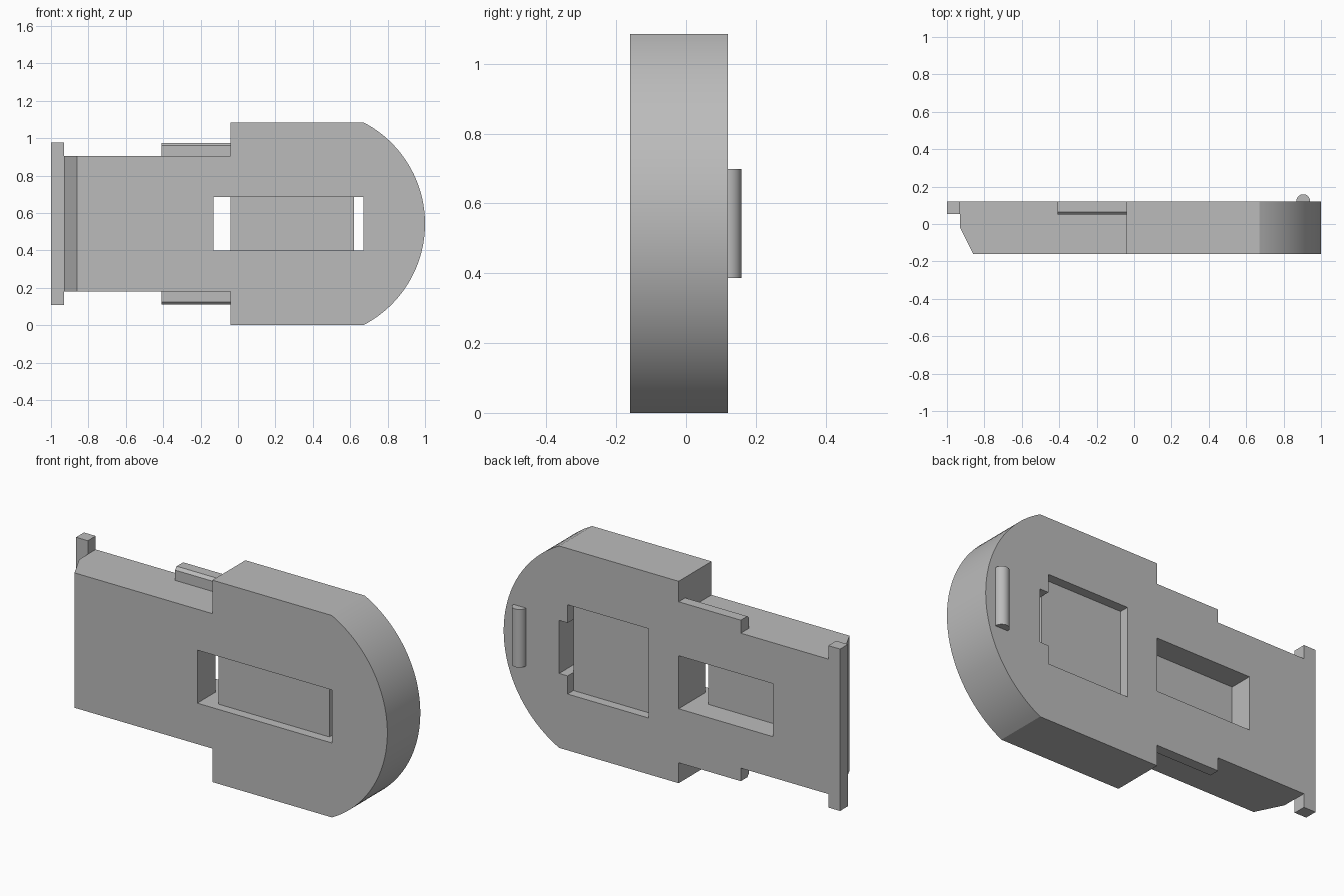
import bpy, bmesh, math
from mathutils import Vector

cube = bpy.data.objects.get("Cube")
if cube:
    bpy.data.objects.remove(cube, do_unlink=True)

MID = 0.5425            # height of the symmetry plane
FRONT, BACK = -0.16, 0.12

grey = bpy.data.materials.new("plain grey")
grey.use_nodes = True
grey.diffuse_color = (0.5, 0.5, 0.5, 1)
for node in grey.node_tree.nodes:
    if node.type == 'BSDF_PRINCIPLED':
        node.inputs["Base Color"].default_value = (0.5, 0.5, 0.5, 1)


def prism(name, points, direction):
    """Extrude a closed loop of 3D points along a direction."""
    bm = bmesh.new()
    face = bm.faces.new([bm.verts.new(p) for p in points])
    ext = bmesh.ops.extrude_face_region(bm, geom=[face], use_keep_orig=True)
    moved = [v for v in ext["geom"] if isinstance(v, bmesh.types.BMVert)]
    bmesh.ops.translate(bm, verts=moved, vec=Vector(direction))
    bmesh.ops.recalc_face_normals(bm, faces=bm.faces)
    mesh = bpy.data.meshes.new(name)
    bm.to_mesh(mesh)
    bm.free()
    mesh.materials.append(grey)
    obj = bpy.data.objects.new(name, mesh)
    bpy.context.collection.objects.link(obj)
    return obj


def box(name, x0, x1, y0, y1, half):
    """Box centred on the symmetry plane in height."""
    loop = [(x0, y0), (x1, y0), (x1, y1), (x0, y1)]
    return prism(name, [(x, y, MID - half) for x, y in loop], (0, 0, 2 * half))


def cut(target, cutter):
    cutter.hide_render = True
    mod = target.modifiers.new("cut", 'BOOLEAN')
    mod.operation, mod.solver, mod.object = 'DIFFERENCE', 'EXACT', cutter
    bpy.context.view_layer.objects.active = target
    bpy.ops.object.modifier_apply(modifier=mod.name)
    bpy.data.objects.remove(cutter, do_unlink=True)


def smooth(obj):
    bpy.ops.object.select_all(action='DESELECT')
    obj.select_set(True)
    bpy.context.view_layer.objects.active = obj
    bpy.ops.object.shade_smooth_by_angle(angle=math.radians(15))


# Body: narrow tail, wide head and a rounded end
TAIL, HEAD = 0.3625, MID
sagitta = 0.33
radius = (HEAD ** 2 + sagitta ** 2) / (2 * sagitta)
sweep = math.asin(HEAD / radius)
STEPS = 48
outline = [(-0.93, -TAIL), (-0.04, -TAIL), (-0.04, -HEAD)]
for i in range(STEPS + 1):
    a = sweep * (2 * i / STEPS - 1)
    outline.append((1 - radius + radius * math.cos(a), radius * math.sin(a)))
outline += [(-0.04, HEAD), (-0.04, TAIL), (-0.93, TAIL)]
body = prism("body", [(x, FRONT, MID + z) for x, z in outline], (0, BACK - FRONT, 0))

# Sloped front edge of the tail
wedge = [(-0.86, FRONT), (-0.93, -0.02), (-1.0, 0.12), (-1.0, -0.3), (-0.79, -0.3)]
cut(body, prism("wedge_cutter", [(x, y, 0) for x, y in wedge], (0, 0, 1.2)))

# Front window, through slots and the two back pockets
SLOT = 0.1425
for x0, x1, y0, y1, half in [
        (-0.13, 0.67, -0.3, -0.11, SLOT),
        (-0.13, -0.04, -0.3, 0.3, SLOT),
        (0.62, 0.67, -0.3, 0.3, SLOT),
        (0.14, 0.62, 0.07, 0.3, 0.24),
        (-0.60, -0.04, -0.005, 0.3, SLOT)]:
    cut(body, box("pocket_cutter", x0, x1, y0, y1, half))
smooth(body)

# Cross bar at the end of the tail
box("end_bar", -1.0, -0.93, 0.053, BACK, 0.435)

# Chamfered rails above and below the tail
rail = [(0.05, 0), (0.05, 0.055), (0.065, 0.07), (BACK, 0.07), (BACK, 0)]
for side, name in ((1, "upper_rail"), (-1, "lower_rail")):
    prism(name, [(-0.41, y, MID + side * (TAIL + h)) for y, h in rail], (0.37, 0, 0))

# Round ridge on the back of the head
R = 0.037
ring = [2 * math.pi * i / 32 for i in range(32)]
ridge = prism("back_ridge",
              [(0.905 + R * math.cos(a), 0.122 + R * math.sin(a), MID - 0.156) for a in ring],
              (0, 0, 0.312))
smooth(ridge)
